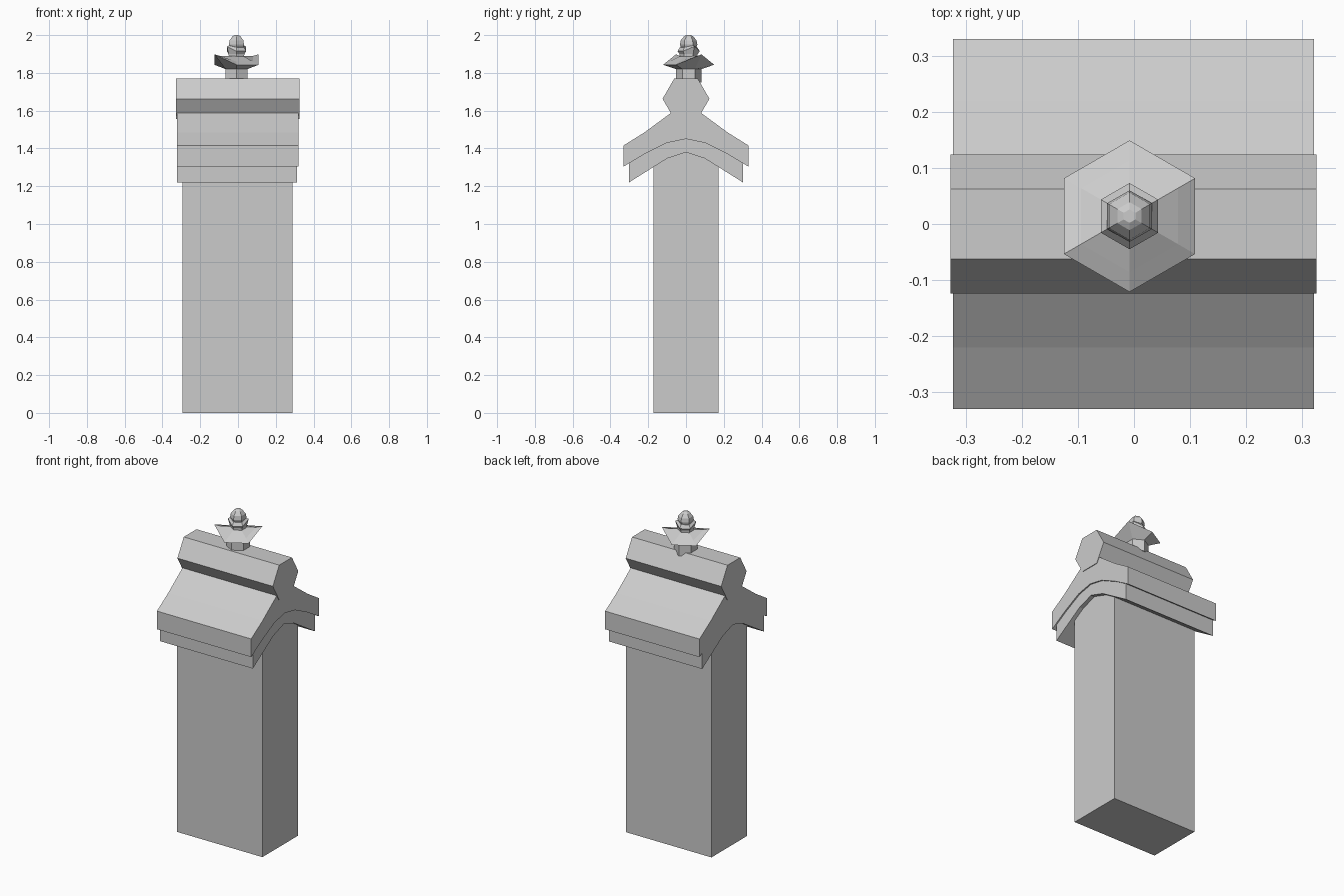
import bpy, bmesh, math

if "Cube" in bpy.data.objects:
    bpy.data.objects.remove(bpy.data.objects["Cube"])


def make_object(name, bm):
    bmesh.ops.recalc_face_normals(bm, faces=bm.faces)
    mesh = bpy.data.meshes.new(name)
    bm.to_mesh(mesh)
    bm.free()
    obj = bpy.data.objects.new(name, mesh)
    bpy.context.collection.objects.link(obj)
    return obj


def extrude_x(name, profile, x0, x1):
    """Extrude a closed (y, z) profile along x."""
    bm = bmesh.new()
    a = [bm.verts.new((x0, y, z)) for y, z in profile]
    b = [bm.verts.new((x1, y, z)) for y, z in profile]
    bm.faces.new(a)
    bm.faces.new(b)
    n = len(a)
    for i in range(n):
        j = (i + 1) % n
        bm.faces.new((a[i], a[j], b[j], b[i]))
    return make_object(name, bm)


def mirrored(top, bottom):
    """Closed profile from right halves: top runs outward, bottom runs inward to y = 0."""
    right = top + bottom
    return right + [(-y, z) for y, z in reversed(right) if y > 0]


def hex_turned(name, rings, cx=-0.008, cy=0.014):
    """Six-sided turned part; rings are (radius, z, lift of the two diagonal corners)."""
    bm = bmesh.new()
    loops = []
    for r, z, lift in rings:
        loop = []
        for k in range(6):
            a = math.radians(30 + 60 * k)
            dz = lift if k in (0, 3) else 0
            loop.append(bm.verts.new((cx + r * math.cos(a), cy + r * math.sin(a), z + dz)))
        loops.append(loop)
    for lo, hi in zip(loops, loops[1:]):
        for i in range(6):
            j = (i + 1) % 6
            bm.faces.new((lo[i], lo[j], hi[j], hi[i]))
    bm.faces.new(loops[0])
    bm.faces.new(loops[-1])
    return make_object(name, bm)


# Rectangular pillar, its top buried in the roof
extrude_x("pillar", [(-0.173, 0), (0.173, 0), (0.173, 1.4), (-0.173, 1.4)], -0.295, 0.288)

# Upper roof layer with a shallow kink in each slope
extrude_x("roof_tiles", mirrored(
    [(0, 1.64), (0.077, 1.59), (0.22, 1.485), (0.33, 1.416)],
    [(0.33, 1.304), (0.22, 1.37), (0.1, 1.43), (0, 1.45)]), -0.323, 0.321)

# Lower roof layer, set in under the eaves
extrude_x("roof_underlayer", mirrored(
    [(0, 1.48), (0.1, 1.45), (0.302, 1.335)],
    [(0.302, 1.22), (0.1, 1.347), (0, 1.38)]), -0.322, 0.313)

# Hexagonal ridge beam
extrude_x("ridge_beam", [(0.124 * math.cos(math.radians(60 * k)),
                          1.663 + 0.124 * 0.866 * math.sin(math.radians(60 * k)) / 0.866)
                         for k in range(6)], -0.327, 0.325)

# Finial: foot, flared collar, cup and bud
hex_turned("finial_foot", [(0.067, 1.75, 0), (0.067, 1.83, 0)])
hex_turned("finial_collar", [(0.067, 1.82, 0), (0.135, 1.843, 0.055),
                             (0.1, 1.86, 0.03), (0.04, 1.89, 0)])
hex_turned("finial_cup", [(0.045, 1.87, 0), (0.048, 1.90, 0), (0.059, 1.915, 0.025),
                          (0.046, 1.935, 0.01)])
hex_turned("finial_bud", [(0.038, 1.925, 0), (0.046, 1.95, 0), (0.042, 1.972, 0),
                          (0.025, 1.993, 0), (0.012, 2.0, 0)])
